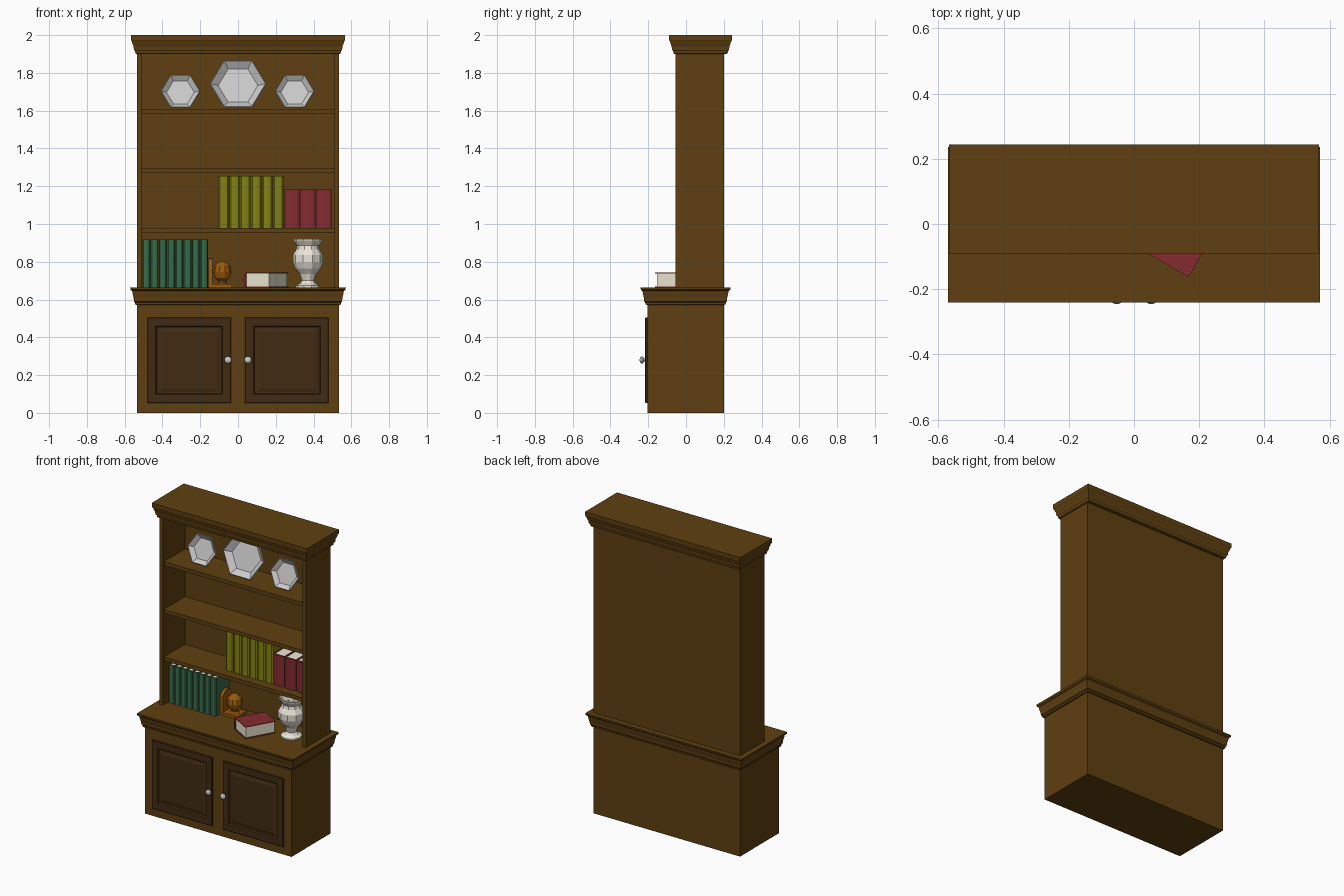
import bpy, bmesh, math
from mathutils import Matrix, Vector

if "Cube" in bpy.data.objects:
    bpy.data.objects.remove(bpy.data.objects["Cube"])


def mat(name, *srgb):
    m = bpy.data.materials.new(name)
    m.diffuse_color = [((c + 0.055) / 1.055) ** 2.4 for c in srgb] + [1]
    m.use_nodes = True
    m.node_tree.nodes["Principled BSDF"].inputs["Base Color"].default_value = m.diffuse_color
    return m


wood = mat("wood", 0.37, 0.25, 0.065)
dark = mat("dark_wood", 0.26, 0.17, 0.07)
green = mat("green_cloth", 0.22, 0.42, 0.28)
olive = mat("olive_cloth", 0.52, 0.51, 0.07)
red = mat("red_cloth", 0.52, 0.17, 0.19)
paper = mat("paper", 0.93, 0.91, 0.82)
amber = mat("amber_wood", 0.60, 0.35, 0.04)
cream = mat("cream_glaze", 0.92, 0.90, 0.85)


def loft(name, rings, material=None, matrix=Matrix()):
    """Skin a list of equal-length point rings and cap both ends."""
    bm = bmesh.new()
    vs = [[bm.verts.new(matrix @ Vector(p)) for p in ring] for ring in rings]
    n = len(vs[0])
    for a, b in zip(vs, vs[1:]):
        for i in range(n):
            j = (i + 1) % n
            bm.faces.new((a[i], a[j], b[j], b[i]))
    bm.faces.new(vs[0])
    bm.faces.new(vs[-1])
    bmesh.ops.recalc_face_normals(bm, faces=bm.faces)
    me = bpy.data.meshes.new(name)
    bm.to_mesh(me)
    bm.free()
    if material:
        me.materials.append(material)
    ob = bpy.data.objects.new(name, me)
    bpy.context.collection.objects.link(ob)
    return ob


def rect(x0, x1, y0, y1, z):
    return [(x0, y0, z), (x1, y0, z), (x1, y1, z), (x0, y1, z)]


def box(name, x0, x1, y0, y1, z0, z1, material, matrix=Matrix()):
    return loft(name, [rect(x0, x1, y0, y1, z0), rect(x0, x1, y0, y1, z1)], material, matrix)


def lathe(name, profile, sides, material=None, matrix=Matrix()):
    """Profile is a list of (radius, height)."""
    step = 2 * math.pi / sides
    rings = [[(r * math.cos(i * step), r * math.sin(i * step), z) for i in range(sides)]
             for r, z in profile]
    return loft(name, rings, material, matrix)


def moulding(name, y0, y1, profile):
    """Profile is a list of (overhang, height) around the cabinet body."""
    loft(name, [rect(-0.535 - o, 0.535 + o, y0 - o, y1 + o, z) for o, z in profile], wood)


def book(name, t, d, h, matrix, cloth):
    """Spine at local y = 0, pages open to +y, height along z."""
    c, a = 0.004, t / 2
    curve = [(a * math.cos(k * math.pi / 4), 0.012 - 0.012 * math.sin(k * math.pi / 4))
             for k in range(5)]
    outline = curve + [(-a, d), (c - a, d), (c - a, 0.015), (a - c, 0.015), (a - c, d), (a, d)]
    loft(name + "_cover", [[(x, y, z) for x, y in outline] for z in (0, h)], cloth, matrix)
    box(name + "_pages", c - a, a - c, 0.015, d - 0.006, 0.006, h - 0.006, paper, matrix)


def book_row(name, x0, x1, count, y, z, d, h, cloth):
    w = (x1 - x0) / count
    for i in range(count):
        book(f"{name}_{i + 1}", w - 0.002, d, h,
             Matrix.Translation((x0 + w * (i + 0.5), y, z)), cloth)


# Lower cabinet, countertop and crown
box("lower_cabinet", -0.535, 0.535, -0.205, 0.20, 0, 0.58, wood)
moulding("countertop", -0.205, 0.20,
         [(0.003, 0.572), (0.010, 0.574), (0.011, 0.585), (0.016, 0.59), (0.018, 0.61),
          (0.023, 0.63), (0.025, 0.645), (0.034, 0.652), (0.036, 0.665)])
moulding("crown", -0.058, 0.212,
         [(0.0, 1.90), (0.008, 1.902), (0.010, 1.915), (0.016, 1.922), (0.018, 1.94),
          (0.024, 1.955), (0.026, 1.965), (0.031, 1.972), (0.032, 2.0)])

# Open shelving
for s, side in ((-1, "left"), (1, "right")):
    x0, x1 = sorted((s * 0.51, s * 0.535))
    box(side + "_upright", x0, x1, -0.055, 0.20, 0.66, 1.905, wood)
box("back_panel", -0.51, 0.51, 0.175, 0.20, 0.66, 1.905, wood)
for i, z in enumerate((0.955, 1.27, 1.585)):
    box(f"shelf_{i + 1}", -0.51, 0.51, -0.045, 0.175, z, z + 0.025, wood)

# Raised-panel doors and knobs
door = [(0, -0.204), (0, -0.213), (0.003, -0.216), (0.044, -0.216), (0.050, -0.208),
        (0.058, -0.208), (0.075, -0.213)]
knob = [(0.012, 0.213), (0.007, 0.216), (0.007, 0.222), (0.016, 0.226), (0.020, 0.233),
        (0.015, 0.241), (0.006, 0.245)]
for s, side in ((-1, "left"), (1, "right")):
    x0, x1 = sorted((s * 0.48, s * 0.038))
    loft(side + "_door", [[(x0 + i, y, 0.053 + i), (x1 - i, y, 0.053 + i),
                           (x1 - i, y, 0.505 - i), (x0 + i, y, 0.505 - i)] for i, y in door], dark)
    lathe(side + "_knob", knob, 12, None,
          Matrix.Translation((s * 0.053, 0, 0.28)) @ Matrix.Rotation(math.pi / 2, 4, 'X'))

# Hexagonal dishes leaning back on the top shelf
for name, x, r in (("left_dish", -0.305, 0.105), ("centre_dish", 0, 0.15),
                   ("right_dish", 0.30, 0.105)):
    tilt = math.radians(90 - 17)
    m = (Matrix.Translation((x, 0.06, 1.612 + r * 0.866))
         @ Matrix.Rotation(tilt, 4, 'X'))
    lathe(name, [(r * 0.66, -r * 0.28), (r, 0), (r * 0.97, 0.004),
                 (r * 0.70, -r * 0.20)], 6, None, m)

# Standing books
book_row("green_book", -0.507, -0.158, 8, -0.01, 0.665, 0.15, 0.252, green)
book_row("olive_book", -0.105, 0.242, 6, 0.012, 0.98, 0.15, 0.275, olive)
book_row("red_book", 0.244, 0.497, 3, 0.008, 0.98, 0.15, 0.203, red)

# Book lying on the countertop, turned 30 degrees
lying = Matrix(((0, 0.866, 0.5, 0.029), (0, -0.5, 0.866, -0.083),
                (1, 0, 0, 0.704), (0, 0, 0, 1)))
book("lying_book", 0.078, 0.16, 0.20, lying, red)

# Bookend with an arched upright and a ribbed globe
box("bookend_base", -0.155, -0.032, 0.035, 0.135, 0.665, 0.682, amber)
arch = [(0.135, 0.682), (0.035, 0.682)] + [
    (0.085 - 0.05 * math.cos(k * math.pi / 8), 0.770 + 0.05 * math.sin(k * math.pi / 8))
    for k in range(9)]
loft("bookend_upright", [[(x, y, z) for y, z in arch] for x in (-0.155, -0.135)], amber)
lathe("bookend_globe", [(0.032, 0.682), (0.022, 0.69), (0.022, 0.70), (0.040, 0.715),
                        (0.049, 0.745), (0.042, 0.778), (0.022, 0.798), (0.008, 0.804)],
      10, amber, Matrix.Translation((-0.083, 0.085, 0)))

# Hollow-mouthed vase
lathe("vase", [(0.065, 0.665), (0.065, 0.674), (0.042, 0.686), (0.032, 0.70), (0.044, 0.735),
               (0.068, 0.765), (0.080, 0.795), (0.080, 0.835), (0.062, 0.865), (0.058, 0.885),
               (0.076, 0.912), (0.076, 0.920), (0.068, 0.918), (0.050, 0.885), (0.052, 0.84)],
      10, cream, Matrix.Translation((0.37, 0.03, 0)))
